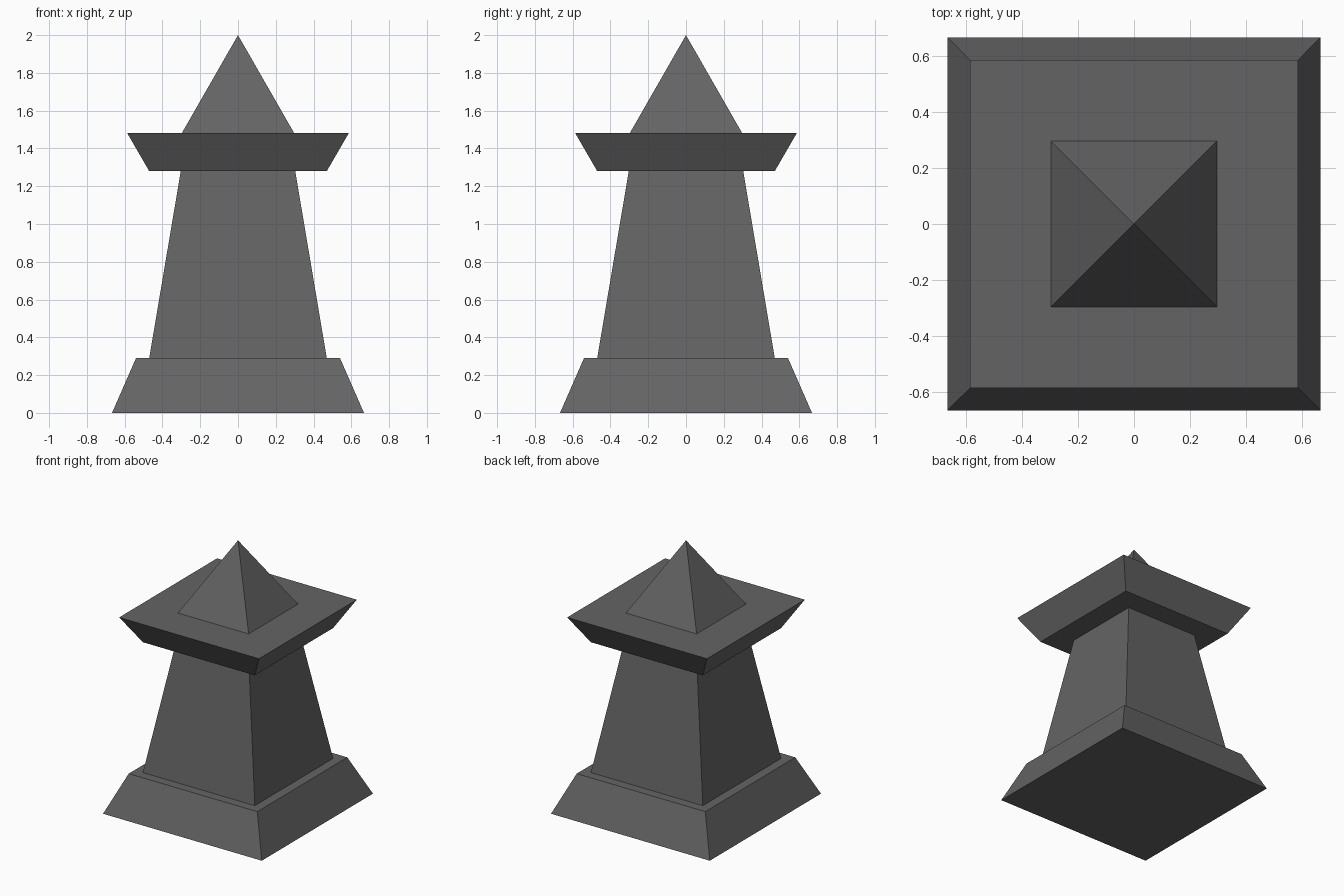
import bpy, bmesh

if "Cube" in bpy.data.objects:
    bpy.data.objects.remove(bpy.data.objects["Cube"])

stone = bpy.data.materials.new("dark grey stone")
stone.diffuse_color = (0.127, 0.127, 0.127, 1)
stone.use_nodes = True
stone.node_tree.nodes["Principled BSDF"].inputs["Base Color"].default_value = stone.diffuse_color


def square_solid(name, z0, half0, z1, half1):
    """Square tapered block; half1 = 0 gives a pyramid."""
    bm = bmesh.new()
    signs = [(-1, -1), (1, -1), (1, 1), (-1, 1)]
    low = [bm.verts.new((sx * half0, sy * half0, z0)) for sx, sy in signs]
    if half1:
        high = [bm.verts.new((sx * half1, sy * half1, z1)) for sx, sy in signs]
        bm.faces.new(high)
    else:
        tip = bm.verts.new((0, 0, z1))
    bm.faces.new(low[::-1])
    for i in range(4):
        j = (i + 1) % 4
        bm.faces.new([low[i], low[j], high[j], high[i]] if half1 else [low[i], low[j], tip])
    mesh = bpy.data.meshes.new(name)
    bm.to_mesh(mesh)
    bm.free()
    mesh.materials.append(stone)
    obj = bpy.data.objects.new(name, mesh)
    bpy.context.collection.objects.link(obj)


square_solid("base_plinth", 0, 0.667, 0.29, 0.54)
square_solid("tapered_shaft", 0.29, 0.47, 1.28, 0.303)
square_solid("flared_cap", 1.28, 0.47, 1.482, 0.587)
square_solid("pyramid_top", 1.482, 0.297, 2.0, 0)
